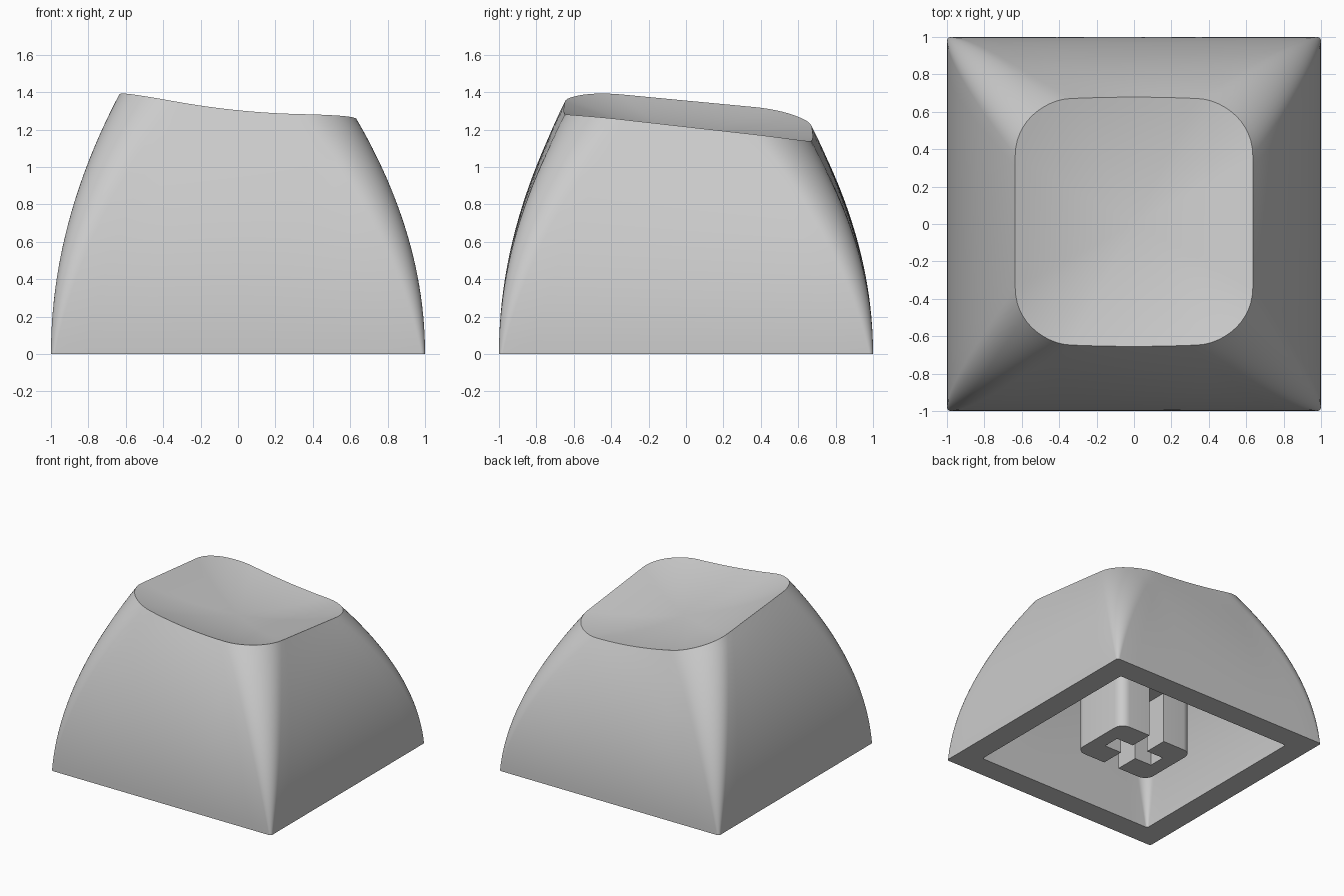
import bpy, bmesh, math

cube = bpy.data.objects.get("Cube")
if cube:
    bpy.data.objects.remove(cube, do_unlink=True)

plastic = bpy.data.materials.new("grey plastic")
plastic.use_nodes = True
GREY = (0.6, 0.6, 0.6, 1)
plastic.diffuse_color = GREY
plastic.node_tree.nodes["Principled BSDF"].inputs["Base Color"].default_value = GREY


def finish(bm, name):
    """Turn a bmesh into a smooth object with sharp edges kept."""
    bmesh.ops.recalc_face_normals(bm, faces=bm.faces)
    mesh = bpy.data.meshes.new(name)
    bm.to_mesh(mesh)
    bm.free()
    mesh.materials.append(plastic)
    ob = bpy.data.objects.new(name, mesh)
    bpy.context.collection.objects.link(ob)
    bpy.ops.object.select_all(action="DESELECT")
    ob.select_set(True)
    bpy.context.view_layer.objects.active = ob
    bpy.ops.object.shade_smooth_by_angle(angle=math.radians(30))


def rounded_rect(hx, hy, r, arc=12, side=12):
    """Closed outline: four corner arcs joined by subdivided sides."""
    pts = []
    for k, (sx, sy) in enumerate([(1, 1), (-1, 1), (-1, -1), (1, -1)]):
        for i in range(arc + 1):
            a = math.pi / 2 * (k + i / arc)
            pts.append((sx * (hx - r) + r * math.cos(a), sy * (hy - r) + r * math.sin(a)))
        # straight run to the next corner
        x0, y0 = pts[-1]
        run = 2 * ((hy if k % 2 else hx) - r)
        for i in range(1, side):
            d = run * i / side
            pts.append((x0 - d * math.sin(a), y0 + d * math.cos(a)))
    return pts


def dish(x, y, s):
    """Height of the tilted, scooped top; s is 1 on the rim and 0 at the centre."""
    scoop = 0.05 * max(0, 1 - (x / 0.635) ** 2)
    bowl = 0.07 * (1 - s * s)
    return 1.285 - 0.11 * x - (0.104 + 0.014 * x) * y - scoop - bowl


def section(t, scale):
    """Outline of the body at fraction t of its height."""
    out = []
    for x, y in rounded_rect(1 - 0.365 * t * t, 1 - 0.35 * t * t, 0.02 + 0.275 * t):
        bulge = 0.025 * t * t * max(0, 1 - (x / 0.5) ** 2)
        out.append((x * scale, (y * (1 + bulge) + 0.012 * t * t) * scale))
    return out


def skin(scale, height, steps=24, cap=16):
    """Rings from the base edge up the walls and in across the top."""
    rim = section(1, scale)

    def top(x, y, s):
        return dish(x / scale, y / scale, s) * height

    rings = []
    for i in range(steps + 1):
        t = i / steps
        rings.append([(x, y, t * top(*p, 1)) for (x, y), p in zip(section(t, scale), rim)])
    for i in range(1, cap):
        s = 1 - i / cap
        rings.append([(x * s, y * s, top(x * s, y * s, s)) for x, y in rim])
    return rings


# Hollow cap: outer skin and inner skin joined by the flat base ring
INNER = 0.84
bm = bmesh.new()
rings = [[bm.verts.new(p) for p in ring] for ring in skin(0.81, INNER)[::-1] + skin(1, 1)]
n = len(rings[0])
for lower, upper in zip(rings, rings[1:]):
    for i in range(n):
        j = (i + 1) % n
        bm.faces.new((lower[i], lower[j], upper[j], upper[i]))
for ring, height in ((rings[0], INNER), (rings[-1], 1)):
    centre = bm.verts.new((0, 0, dish(0, 0, 0) * height))
    for i in range(n):
        bm.faces.new((ring[i], ring[(i + 1) % n], centre))
finish(bm, "cap_shell")


def prism(name, pts, z0, z1):
    """Extrude a flat outline from z0 up to z1."""
    bm = bmesh.new()
    base = bm.faces.new([bm.verts.new((x, y, z0)) for x, y in pts])
    new = bmesh.ops.extrude_face_region(bm, geom=[base], use_keep_orig=True)
    for v in new["geom"]:
        if isinstance(v, bmesh.types.BMVert):
            v.co.z = z1
    finish(bm, name)


# Stem: solid upper post, with two hooked prongs below forming the cross socket
HX, HY, R, SLOT, ARM, DEPTH = 0.345, 0.265, 0.08, 0.07, 0.225, 0.42
post = rounded_rect(HX, HY, R, 8, 1)
prism("stem_post", post, DEPTH, 1.08)
# the right-hand arcs, ordered from the front slot wall round to the back one
arcs = sorted((p for p in post if p[0] > HX - R - 0.001), key=lambda p: math.atan2(p[1], p[0]))
hook = [(SLOT, -HY)] + arcs + [(SLOT, HY), (SLOT, SLOT), (ARM, SLOT), (ARM, -SLOT), (SLOT, -SLOT)]
for side, name in ((1, "stem_prong_left"), (-1, "stem_prong_right")):
    prism(name, [(x * side, y) for x, y in hook], 0, DEPTH)
